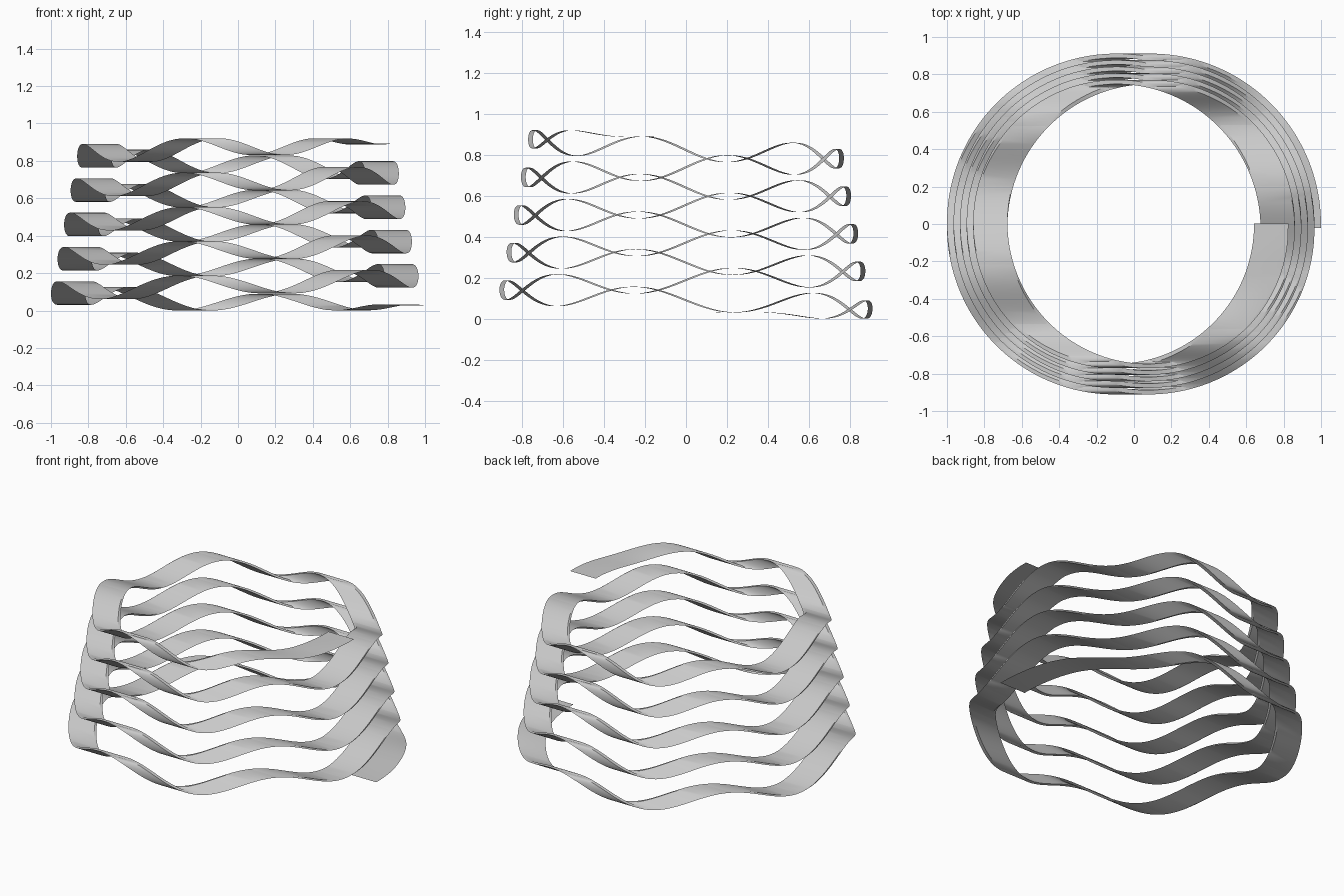
import bpy, bmesh, math

cube = bpy.data.objects.get("Cube")
if cube:
    bpy.data.objects.remove(cube, do_unlink=True)

TURNS, STEPS = 5, 180          # coils, samples per coil
RADIUS, SHRINK = 0.917, 0.035  # start radius and loss per coil
WIDTH, DEPTH = 0.183, 0.023    # flat section, kept parallel to x
PITCH, WAVE, LOBES = 0.1835, 0.055, 6
FLAT, RAMP = 0.14, 0.265       # level ends and wave fade-in, in coils


def smooth(t):
    t = min(max(t, 0), 1)
    return t * t * (3 - 2 * t)


def path(turn):
    """Wavy conical spiral whose ends settle level."""
    a = turn * math.tau
    r = RADIUS - SHRINK * turn
    fade = smooth(min(turn, TURNS - turn) / RAMP)
    level = min(max(turn, FLAT), TURNS - FLAT)
    z = PITCH * level + WAVE * fade * math.sin(LOBES * a)
    return r * math.cos(a), r * math.sin(a), z


# Sweep the section along the spiral without turning it
bm = bmesh.new()
rings = []
for i in range(TURNS * STEPS + 1):
    x, y, z = path(i / STEPS)
    rings.append([bm.verts.new((x + sx * WIDTH / 2, y + sy * DEPTH / 2, z))
                  for sx, sy in ((-1, -1), (1, -1), (1, 1), (-1, 1))])
for a, b in zip(rings, rings[1:]):
    for k in range(4):
        n = (k + 1) % 4
        bm.faces.new((a[k], a[n], b[n], b[k]))
bm.faces.new(rings[0][::-1])
bm.faces.new(rings[-1])

# Centre on the ground
for axis in range(3):
    vals = [v.co[axis] for v in bm.verts]
    shift = min(vals) if axis == 2 else (min(vals) + max(vals)) / 2
    for v in bm.verts:
        v.co[axis] -= shift

mesh = bpy.data.meshes.new("wave_spring")
bm.to_mesh(mesh)
bm.free()
spring = bpy.data.objects.new("wave_spring", mesh)
bpy.context.collection.objects.link(spring)

# Plain light grey metal
grey = bpy.data.materials.new("light_grey")
grey.use_nodes = True
colour = (0.6, 0.6, 0.6, 1)
grey.diffuse_color = colour
grey.node_tree.nodes["Principled BSDF"].inputs["Base Color"].default_value = colour
mesh.materials.append(grey)

bpy.ops.object.select_all(action='DESELECT')
spring.select_set(True)
bpy.context.view_layer.objects.active = spring
bpy.ops.object.shade_smooth_by_angle(angle=math.radians(30))
